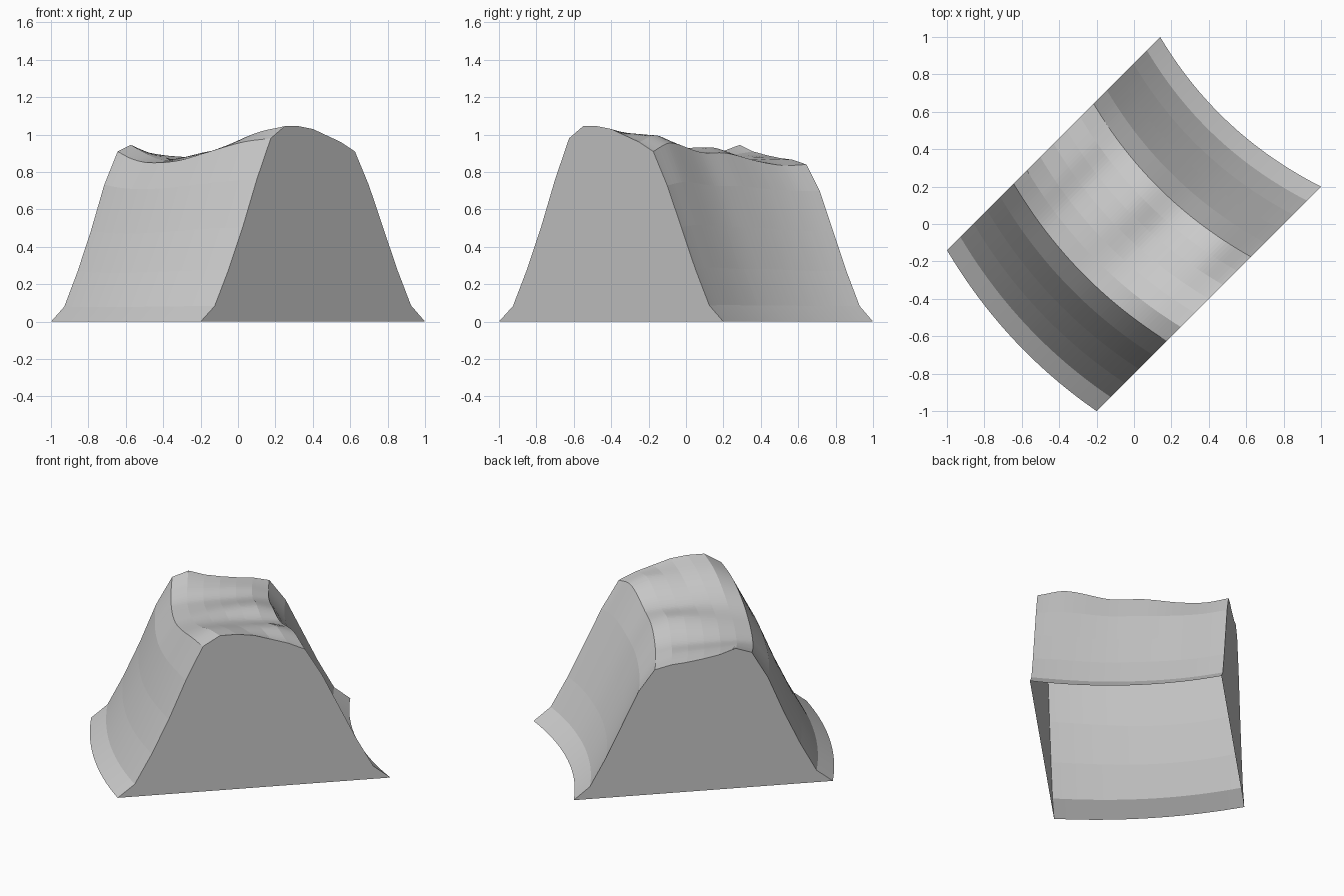
import bpy, bmesh, math

if "Cube" in bpy.data.objects:
    bpy.data.objects.remove(bpy.data.objects["Cube"])

# Ridge-shaped wall segment: bell profile swept along a gentle curve, open underneath
COLS = 16      # segments across the ridge
ROWS = 64      # segments along the ridge
SAG = 0.075    # bow of the path

# flank heights outside the crest, as a fraction of the crest-edge height
LEFT_FLANK = [0, .085, .285, .515, .775]
RIGHT_FLANK = [.80, .555, .31, .095, 0]

# crest heights (profile columns 5 to 11) at stations along the ridge
STATIONS = [
    (0.00, (.91, .945, .91, .89, .875, .865, .84)),
    (0.12, (.87, .90, .89, .885, .88, .87, .835)),
    (0.25, (.85, .865, .87, .87, .87, .87, .855)),
    (0.45, (.86, .885, .905, .92, .93, .93, .90)),
    (0.62, (.90, .92, .925, .925, .92, .915, .905)),
    (0.85, (.96, 1.01, 1.01, 1.0, 1.0, .995, .955)),
    (1.00, (.98, 1.045, 1.045, 1.03, .995, .96, .91)),
]


def crest(s):
    """Smoothly interpolated crest heights at s (0 to 1)."""
    n = len(STATIONS)
    k = 0
    while k < n - 2 and s > STATIONS[k + 1][0]:
        k += 1
    s0, a = STATIONS[k]
    s1, b = STATIONS[k + 1]
    h = s1 - s0
    t = (s - s0) / h
    sp, p = STATIONS[max(k - 1, 0)]
    sn, q = STATIONS[min(k + 2, n - 1)]
    out = []
    for i in range(7):
        ma = (b[i] - p[i]) / (s1 - sp) * h
        mb = (q[i] - a[i]) / (sn - s0) * h
        out.append((2*t**3 - 3*t*t + 1) * a[i] + (t**3 - 2*t*t + t) * ma
                   + (3*t*t - 2*t**3) * b[i] + (t**3 - t*t) * mb)
    return out


def profile(s):
    top = crest(s)
    # flank heights use the mean level so the sides stay even
    return ([f * (0.5 * top[0] + 0.49) for f in LEFT_FLANK] + top +
            [f * (0.5 * top[-1] + 0.455) for f in RIGHT_FLANK])


bm = bmesh.new()
grid = []
for r in range(ROWS + 1):
    s = r / ROWS
    half = 0.806 + (0.8485 - 0.806) * s ** 2
    bow = -SAG * 4 * s * (1 - s)
    v = -0.608 + 1.174 * s
    row = []
    for c, z in enumerate(profile(s)):
        u = half * (2 * c / COLS - 1) + bow
        row.append(bm.verts.new(((u + v) / math.sqrt(2), (u - v) / math.sqrt(2), z)))
    grid.append(row)

# swept surface
for r in range(ROWS):
    for c in range(COLS):
        bm.faces.new((grid[r][c], grid[r + 1][c], grid[r + 1][c + 1], grid[r][c + 1]))
# flat vertical end caps
bm.faces.new(grid[0])
bm.faces.new(grid[-1][::-1])
bmesh.ops.recalc_face_normals(bm, faces=bm.faces)

mesh = bpy.data.meshes.new("ridge_segment")
bm.to_mesh(mesh)
bm.free()
ridge = bpy.data.objects.new("ridge_segment", mesh)
bpy.context.collection.objects.link(ridge)

grey = bpy.data.materials.new("stone_grey")
grey.diffuse_color = (0.6, 0.6, 0.6, 1)
grey.use_nodes = True
grey.node_tree.nodes["Principled BSDF"].inputs["Base Color"].default_value = grey.diffuse_color
mesh.materials.append(grey)
